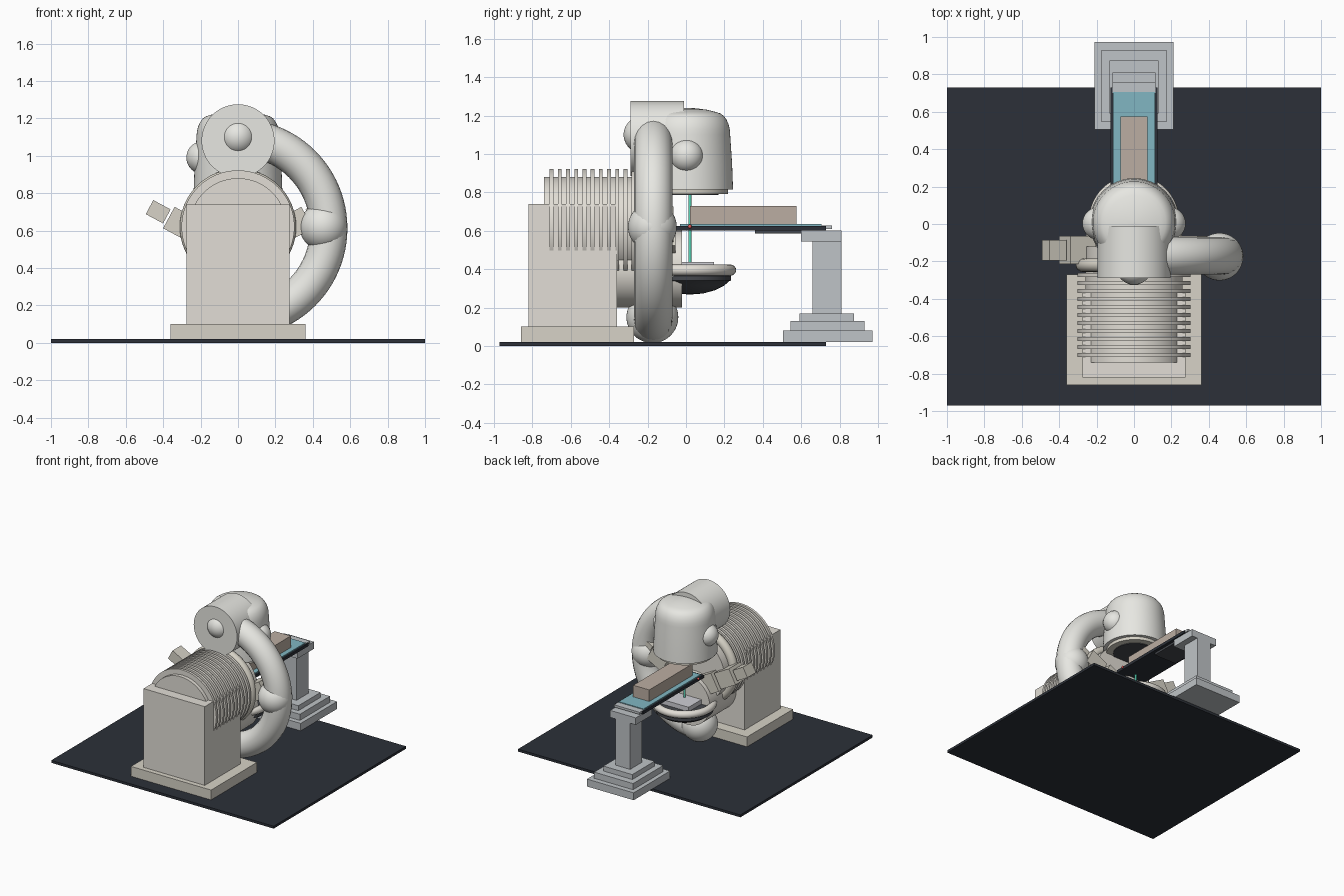
import bpy, math
from mathutils import Vector

if "Cube" in bpy.data.objects:
    bpy.data.objects.remove(bpy.data.objects["Cube"])

MATS = {}
COL = {"ivory": (.80, .80, .76), "putty": (.76, .73, .67), "tan": (.68, .65, .57),
       "steel": (.52, .55, .57), "dark": (.025, .03, .04), "charcoal": (.06, .065, .075),
       "blue": (.22, .47, .54), "brown": (.50, .42, .36), "panel": (.62, .62, .66),
       "green": (.1, .7, .5), "red": (.8, .1, .1)}


def finish(ob, name, col, smooth=False):
    ob.name = name
    if col not in MATS:
        MATS[col] = bpy.data.materials.new(col)
        MATS[col].diffuse_color = (*COL[col], 1)
    ob.data.materials.append(MATS[col])
    if smooth:
        bpy.ops.object.shade_smooth_by_angle(angle=math.radians(35))
    return ob


def box(name, col, x, y, z, tilt=0):
    """Box from (min, max) pairs."""
    c = [(a[0] + a[1]) / 2 for a in (x, y, z)]
    bpy.ops.mesh.primitive_cube_add(size=1, location=c, rotation=(0, tilt, 0))
    ob = bpy.context.object
    ob.scale = [a[1] - a[0] for a in (x, y, z)]
    return finish(ob, name, col)


def cyl(name, col, r, loc, a, b, axis="Z", n=64):
    """Cylinder from a to b along Y or Z; loc gives the other two coordinates."""
    m, rot = (a + b) / 2, (math.pi / 2, 0, 0) if axis == "Y" else (0, 0, 0)
    pos = (loc[0], m, loc[1]) if axis == "Y" else (loc[0], loc[1], m)
    bpy.ops.mesh.primitive_cylinder_add(vertices=n, radius=r, depth=b - a, location=pos, rotation=rot)
    return finish(bpy.context.object, name, col, True)


def ball(name, col, r, loc):
    bpy.ops.mesh.primitive_uv_sphere_add(segments=48, ring_count=24, radius=r, location=loc)
    return finish(bpy.context.object, name, col, True)


def lathe(name, col, profile, loc, n=64):
    """Revolve (radius, z) points around z."""
    verts, faces = [], []
    for r, z in profile:
        for i in range(n):
            t = 2 * math.pi * i / n
            verts.append((r * math.cos(t), r * math.sin(t), z))
    for k in range(len(profile) - 1):
        for i in range(n):
            j = (i + 1) % n
            faces.append((k * n + i, k * n + j, (k + 1) * n + j, (k + 1) * n + i))
    faces += [tuple(reversed(range(n))), tuple(range(len(verts) - n, len(verts)))]
    me = bpy.data.meshes.new(name)
    me.from_pydata(verts, [], faces)
    ob = bpy.data.objects.new(name, me)
    bpy.context.collection.objects.link(ob)
    ob.location = loc
    bpy.ops.object.select_all(action="DESELECT")
    bpy.context.view_layer.objects.active = ob
    ob.select_set(True)
    return finish(ob, name, col, True)


# Floor slab and machine stand
box("floor_slab", "dark", (-1, 1), (-.97, .73), (0, .02))
box("stand_base", "tan", (-.36, .36), (-.86, -.27), (.02, .10))
box("stand_cabinet", "putty", (-.275, .275), (-.82, -.36), (.10, .74))

# Finned rotating drum
cyl("drum_core", "putty", .26, (0, .62), -.74, -.12, "Y")
for i in range(11):
    y = -.70 + .0427 * i
    cyl("drum_fin", "putty", .302, (0, .62), y - .01, y + .01, "Y")
bpy.ops.mesh.primitive_torus_add(major_radius=.275, minor_radius=.036, major_segments=64,
                                 minor_segments=16, location=(0, -.22, .62), rotation=(math.pi / 2, 0, 0))
finish(bpy.context.object, "drum_ring", "tan", True)
cyl("lower_housing", "putty", .20, (0, .40), -.36, -.02, "Y")

# Curved side arm: half circle tube from the head to the foot
cu = bpy.data.curves.new("side_arm", "CURVE")
cu.dimensions = "3D"
cu.bevel_depth, cu.bevel_resolution, cu.use_fill_caps = .10, 8, True
sp = cu.splines.new("POLY")
sp.points.add(48)
for i, p in enumerate(sp.points):
    t = math.pi / 2 - math.pi * i / 48
    p.co = (.485 * math.cos(t), -.17, .612 + .485 * math.sin(t), 1)
sp.use_smooth = True
arm = bpy.data.objects.new("side_arm", cu)
bpy.context.collection.objects.link(arm)
finish(arm, "side_arm", "ivory")
ball("arm_elbow", "ivory", .127, (.457, -.175, .62))
ball("arm_foot", "ivory", .135, (0, -.175, .15))

# Treatment head: domed can, upper cross barrel, knobs
dome = [(.237, .815), (.232, .95), (.222, 1.10)]
dome += [(.152 + .07 * math.cos(t), 1.10 + .115 * math.sin(t))
         for t in [math.pi / 2 * k / 6 for k in range(1, 6)]]
dome += [(.145, 1.219), (.10, 1.23), (.05, 1.237), (.005, 1.24)]
lathe("head_can", "ivory", dome, (0, .008, 0))
cyl("head_collar", "tan", .21, (0, .008), .79, .82)
cyl("head_aperture", "charcoal", .16, (0, .008), .785, .80)
cyl("head_barrel", "ivory", .195, (0, 1.08), -.29, -.01, "Y")
ball("barrel_cap", "ivory", .095, (0, -.23, 1.10))
for s in (-1, 1):
    ball("head_knob", "ivory", .088, (s * .188, .003, .99))

# Folding side imaging arms, mirrored
for s in (-1, 1):
    d = Vector((.88 * s, 0, .475))
    for name, dist, ln, w, th in (("imager_tip", .485, .105, .11, .085),
                                  ("imager_link", .345, .15, .15, .13),
                                  ("imager_root", .18, .14, .17, .15)):
        c = d * dist + Vector((0, -.14, .47))
        box(name, "tan", (c.x - ln / 2, c.x + ln / 2), (c.y - w / 2, c.y + w / 2),
            (c.z - th / 2, c.z + th / 2), -s * math.atan2(.475, .88))

# Lower detector bowl
bowl = [(.005, .268), (.07, .273), (.13, .29), (.18, .315), (.205, .338), (.215, .34), (.215, .365), (.2, .37)]
lathe("detector_bowl", "charcoal", bowl, (0, .02, 0))
bpy.ops.mesh.primitive_torus_add(major_radius=.212, minor_radius=.029, major_segments=64,
                                 minor_segments=16, location=(0, .02, .395))
finish(bpy.context.object, "detector_rim", "putty", True)
cyl("detector_bed", "charcoal", .205, (0, .02), .365, .40)
box("detector_panel", "panel", (-.125, .125), (-.105, .145), (.40, .437))

# Beam line and target point
cyl("beam_line", "green", .008, (0, .02), .437, .79, n=16)
for s in (-1, 1):
    ball("target_point", "red", .01, (s * .125, .02, .622))

# Couch: stepped pedestal, column, top
for name, hx, y0, y1, z0, z1 in (("pedestal_lower", .21, .505, .972, .02, .08),
                                 ("pedestal_middle", .175, .545, .93, .08, .13),
                                 ("pedestal_upper", .13, .59, .875, .13, .17),
                                 ("couch_column", .065, .66, .81, .17, .56),
                                 ("couch_column_cap", .115, .60, .81, .545, .602)):
    box(name, "steel", (-hx, hx), (y0, y1), (z0, z1))
box("couch_beam", "charcoal", (-.10, .10), (.36, .73), (.585, .605))
box("couch_frame", "dark", (-.125, .125), (-.05, .73), (.602, .625))
box("couch_end_plate", "steel", (-.115, .115), (.70, .76), (.61, .628))
box("couch_pad", "blue", (-.112, .112), (-.03, .705), (.62, .634))
box("couch_load_block", "brown", (-.072, .072), (.02, .575), (.63, .728))

for m in bpy.data.materials:
    if m.users and not m.is_grease_pencil:
        m.use_nodes = True
        m.node_tree.nodes["Principled BSDF"].inputs["Base Color"].default_value = m.diffuse_color
